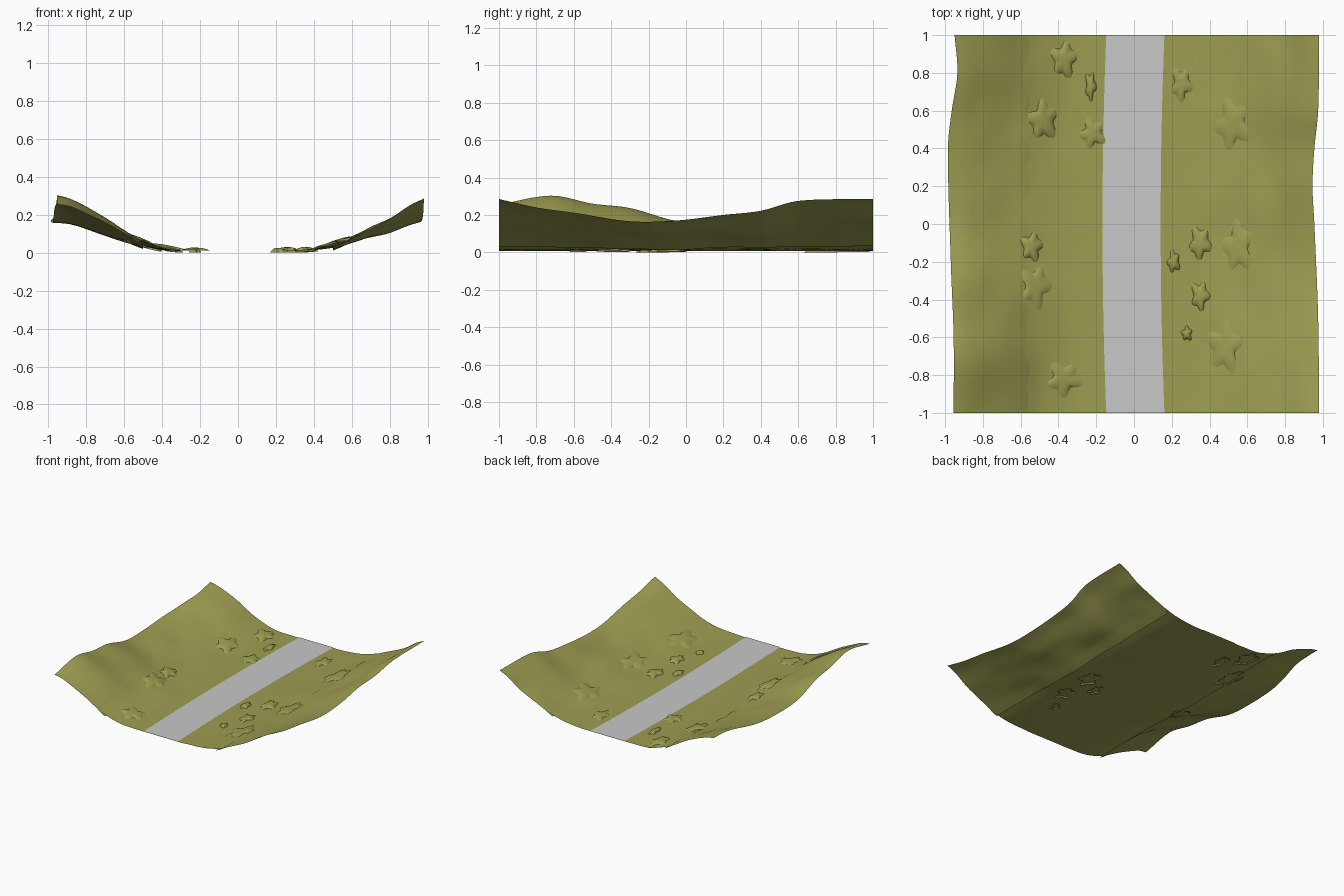
import bpy, math
from mathutils import Vector, noise

cube = bpy.data.objects.get("Cube")
if cube:
    bpy.data.objects.remove(cube)


def material(name, colour):
    m = bpy.data.materials.new(name)
    m.use_nodes = True
    m.diffuse_color = (*colour, 1)
    m.node_tree.nodes["Principled BSDF"].inputs["Base Color"].default_value = (*colour, 1)
    return m


grass = material("olive grass", (0.34, 0.34, 0.085))
asphalt = material("grey road", (0.58, 0.58, 0.58))


def interp(knots, t):
    """Smooth curve through (t, value) knots."""
    t = min(max(t, knots[0][0]), knots[-1][0])
    i = max(k for k in range(len(knots) - 1) if knots[k][0] <= t)

    def slope(k):
        a, b = knots[max(k - 1, 0)], knots[min(k + 1, len(knots) - 1)]
        return (b[1] - a[1]) / (b[0] - a[0])
    (a, va), (b, vb) = knots[i], knots[i + 1]
    d = b - a
    s = (t - a) / d
    return ((1 + 2 * s) * (1 - s) ** 2 * va + s * (1 - s) ** 2 * d * slope(i)
            + s * s * (3 - 2 * s) * vb + s * s * (s - 1) * d * slope(i + 1))


# Outer edge position, ridge height and slope profile for each side of the valley
EDGE = {-1: [(-1, .955), (-.6, .955), (-.2, .97), (.4, .985), (.6, .965), (.8, .935), (1, .95)],
        1: [(-1, .98), (-.5, .975), (0, .955), (.2, .945), (.4, .955), (.6, .975), (1, .98)]}
RIDGE = {-1: [(-1, .255), (-.72, .303), (-.5, .26), (-.3, .237), (-.05, .168),
              (.2, .16), (.5, .18), (.75, .22), (1, .25)],
         1: [(-1, .285), (-.8, .24), (-.6, .212), (-.3, .166), (-.05, .17),
             (.2, .2), (.4, .222), (.6, .275), (1, .285)]}
SLOPE = {-1: [(0, 0), (.2, .03), (.39, .18), (.52, .36), (.65, .58), (.8, .8), (.92, .95), (1, 1)],
         1: [(0, 0), (.26, .05), (.4, .15), (.52, .28), (.65, .45), (.78, .64), (.9, .86), (1, 1)]}
BASE = .008


def height(x, y):
    side = 1 if x > 0 else -1
    u = (abs(x) - .2) / (interp(EDGE[side], y) - .2)
    if u <= 0:
        return BASE
    bump = noise.noise(Vector((x * 5, y * 3.5, 2))) * .03 * u * max(0, 1 - u ** 3)
    return max(BASE, BASE + (interp(RIDGE[side], y) - BASE) * interp(SLOPE[side], u) + bump)


def add_mesh(name, verts, faces, mat):
    mesh = bpy.data.meshes.new(name)
    mesh.from_pydata(verts, [], faces)
    mesh.materials.append(mat)
    obj = bpy.data.objects.new(name, mesh)
    bpy.context.collection.objects.link(obj)
    for p in mesh.polygons:
        p.use_smooth = True
    return obj


def sheet(name, columns, rows, point, mat):
    """Grid surface; point(s, y) with s running 0..1 towards +x."""
    verts = [point(i / columns, -1 + 2 * j / rows)
             for j in range(rows + 1) for i in range(columns + 1)]
    w = columns + 1
    faces = [(j * w + i, j * w + i + 1, (j + 1) * w + i + 1, (j + 1) * w + i)
             for j in range(rows) for i in range(columns)]
    return add_mesh(name, verts, faces, mat)


# Valley floor with ragged outer borders
def floor_point(s, y):
    t = 2 * s - 1
    x = t * (.57 + .05 * noise.noise(Vector((t * 3, y * 7, 5))))
    return (x, y, height(x, y))


sheet("valley_floor", 40, 60, floor_point, grass)

# Hillsides whose inner border tucks beneath the floor
for side, name in ((-1, "right_hillside"), (1, "left_hillside")):
    def hill_point(s, y, side=side):
        a = s if side > 0 else 1 - s
        x = side * (.5 + a * (interp(EDGE[side], y) - .5))
        tuck = .014 * max(0, 1 - a / .18)
        return (x, y, height(x, y) - tuck)
    sheet(name, 20, 50, hill_point, grass)


# Gently bending road
def road_point(s, y):
    return (-.013 + .02 * y * y + (s - .5) * .308, y, BASE + .004)


sheet("road", 2, 30, road_point, asphalt)


# Low lobed shrubs draped over the ground
def shrub(index, x, y, rx, ry, rim):
    rings, n = 5, 40
    turn = index * 1.3
    verts = [(x, y, height(x, y) + .018)]
    for k in range(1, rings + 1):
        f = k / rings
        for i in range(n):
            a = 2 * math.pi * i / n
            lobe = 1 + f * (.23 * math.cos(5 * a + turn) + .1 * math.sin(3 * a + turn))
            px, py = x + rx * f * lobe * math.cos(a), y + ry * f * lobe * math.sin(a)
            lift = rim + (.018 - rim) * (1 - f ** 3)
            verts.append((px, py, max(0, height(px, py) + lift)))
    faces = [(0, 1 + i, 1 + (i + 1) % n) for i in range(n)]
    for k in range(rings - 1):
        a, b = 1 + k * n, 1 + (k + 1) * n
        faces += [(a + i, b + i, b + (i + 1) % n, a + (i + 1) % n) for i in range(n)]
    add_mesh(f"shrub_{index}", verts, faces, grass)


RAISED = [(.25, .74, .05, .08), (.52, .53, .08, .12), (.55, -.12, .07, .12), (.48, -.65, .08, .12),
          (-.52, -.33, .07, .1), (-.37, -.82, .08, .08), (-.22, .48, .06, .07)]
SUNKEN = [(-.48, .55, .08, .11), (-.37, .87, .07, .1), (.35, -.38, .05, .08), (.35, -.1, .06, .09),
          (.21, -.2, .035, .06), (.28, -.58, .03, .04), (-.54, -.12, .06, .08), (-.23, .73, .03, .08)]
for i, spec in enumerate(RAISED + SUNKEN):
    shrub(i + 1, *spec, .005 if i < len(RAISED) else -.009)
